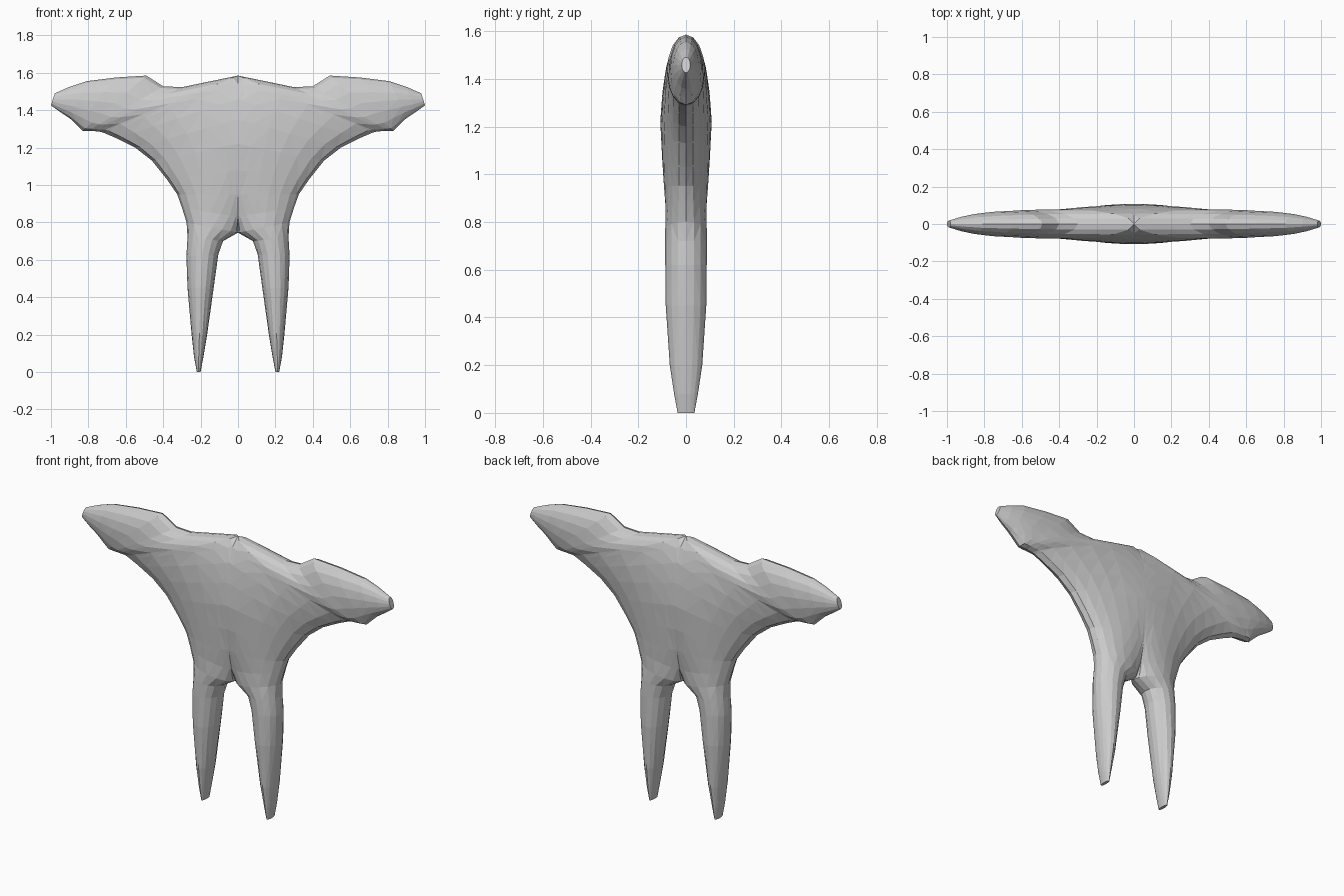
import bpy
import bmesh
from math import cos, pi, sqrt

cube = bpy.data.objects.get("Cube")
if cube:
    bpy.data.objects.remove(cube, do_unlink=True)

# Each rung spans the silhouette of the left half:
# inner x, inner z, outer x, outer z, half depth mid-rung, half depth at inner end
root_rungs = [
    (.2, 0, .22, 0, .035, 0),
    (.185, .08, .235, .08, .05, 0),
    (.165, .2, .248, .2, .068, 0),
    (.13, .45, .27, .45, .085, 0),
    (.105, .63, .276, .62, .087, 0),
    (.08, .7, .27, .72, .087, 0),
]
trunk_rungs = [
    (0, .745, .275, .8, .087, 0),
    (0, .83, .3, .88, .085, .06),
    (0, .95, .325, .95, .088, .085),
    (0, 1.08, .38, 1.03, .09, .1),
    (0, 1.22, .46, 1.13, .092, .108),
    (0, 1.35, .55, 1.2, .09, .098),
    (0, 1.46, .65, 1.25, .085, .08),
    (0, 1.54, .72, 1.28, .08, .05),
    (0, 1.585, .74, 1.285, .078, 0),
]
arm_rungs = [
    (.17, 1.55, .76, 1.287, .077, 0),
    (.3, 1.523, .78, 1.29, .076, 0),
    (.4, 1.528, .8, 1.29, .074, 0),
    (.49, 1.585, .83, 1.29, .07, 0),
    (.65, 1.575, .86, 1.32, .065, 0),
    (.81, 1.555, .9, 1.357, .053, 0),
    (.9, 1.525, .95, 1.39, .038, 0),
    (.98, 1.49, 1, 1.426, .018, 0),
]
STEPS = 8


def make_ring(bm, rung):
    """Rounded section across one rung, front side out and back side home."""
    ix, iz, ox, oz, mid, inner = rung
    front, back = [], []
    for step in range(STEPS + 1):
        u = (1 - cos(pi * step / STEPS)) / 2
        swell = 4 * mid ** 2 - 2 * inner ** 2
        depth = sqrt(max(0, (1 - u) * (inner ** 2 + swell * u)))
        x, z = ix + (ox - ix) * u, iz + (oz - iz) * u
        front.append(bm.verts.new((x, -depth, z)))
        back.append(bm.verts.new((x, depth, z)))
    return front + back[::-1]


def build_half(name, rungs, material):
    """Loft all rungs, leaving the middle open where the halves meet."""
    bm = bmesh.new()
    rings = [make_ring(bm, rung) for rung in rungs]
    for lower, upper in zip(rings, rings[1:]):
        count = len(lower)
        for i in range(count):
            j = (i + 1) % count
            corners = (lower[i], lower[j], upper[j], upper[i])
            if all(v.co.x == 0 for v in corners):
                continue
            bm.faces.new(corners)
    bm.faces.new(rings[0])
    bm.faces.new(rings[-1])
    bmesh.ops.remove_doubles(bm, verts=bm.verts[:], dist=0.0005)
    bmesh.ops.recalc_face_normals(bm, faces=bm.faces[:])
    bmesh.ops.triangulate(bm, faces=bm.faces[:])
    mesh = bpy.data.meshes.new(name)
    bm.to_mesh(mesh)
    bm.free()
    mesh.materials.append(material)
    obj = bpy.data.objects.new(name, mesh)
    bpy.context.collection.objects.link(obj)
    return obj


# Plain grey surface
grey = bpy.data.materials.new("light grey")
grey.use_nodes = True
colour = (0.6, 0.6, 0.6, 1)
grey.diffuse_color = colour
grey.node_tree.nodes["Principled BSDF"].inputs["Base Color"].default_value = colour

# Two-legged body with spreading arms, mirrored about the middle
body = build_half("forked_body", root_rungs + trunk_rungs + arm_rungs, grey)
mirror = body.modifiers.new("Mirror", 'MIRROR')
mirror.use_clip = True
mirror.merge_threshold = 0.001
